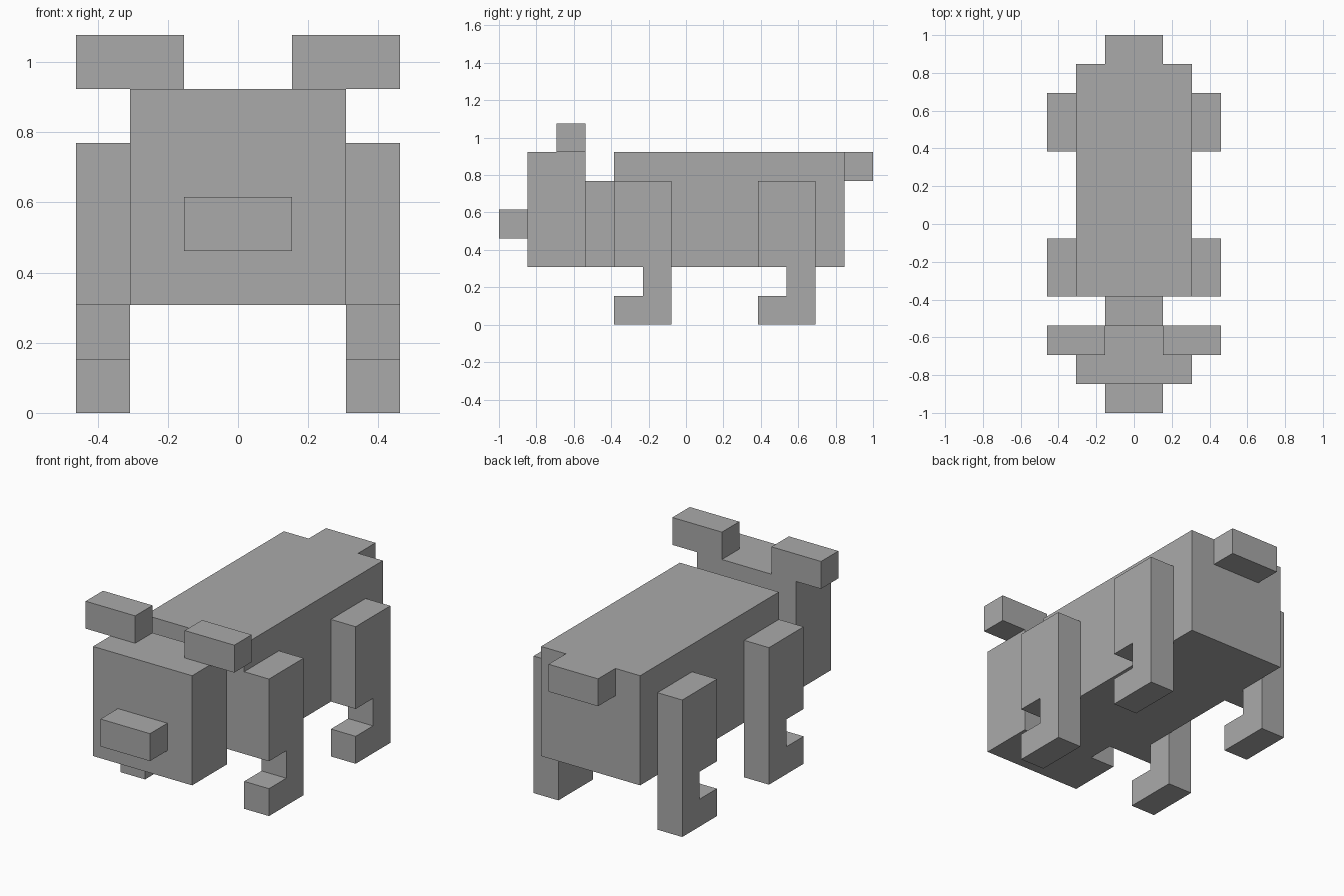
import bpy
import bmesh
from mathutils import Vector

U = 2 / 13          # one block of the model
LENGTH = 13         # blocks from nose to tail

cube = bpy.data.objects.get("Cube")
if cube:
    bpy.data.objects.remove(cube, do_unlink=True)

GREY = (0.4, 0.4, 0.4, 1)
hide = bpy.data.materials.new("plain grey")
hide.use_nodes = True
hide.diffuse_color = GREY
hide.node_tree.nodes["Principled BSDF"].inputs["Base Color"].default_value = GREY


def extrude_profile(name, profile, x0, x1):
    """Extrude a side outline of (y, z) block corners from x0 to x1."""
    bm = bmesh.new()
    ring = [bm.verts.new(Vector((x0, y - LENGTH / 2, z)) * U) for y, z in profile]
    side = bm.faces.new(ring)
    cap = bmesh.ops.extrude_face_region(bm, geom=[side])["geom"]
    moved = [v for v in cap if isinstance(v, bmesh.types.BMVert)]
    bmesh.ops.translate(bm, verts=moved, vec=((x1 - x0) * U, 0, 0))
    bmesh.ops.recalc_face_normals(bm, faces=bm.faces)
    mesh = bpy.data.meshes.new(name)
    bm.to_mesh(mesh)
    bm.free()
    mesh.materials.append(hide)
    obj = bpy.data.objects.new(name, mesh)
    bpy.context.scene.collection.objects.link(obj)
    return obj


def block(name, x, y, z):
    """Box between block coordinates, y counted from the nose."""
    outline = [(y[0], z[0]), (y[1], z[0]), (y[1], z[1]), (y[0], z[1])]
    return extrude_profile(name, outline, *x)


# Head, trunk and tail along the centre line
block("snout", (-1, 1), (0, 1), (3, 4))
block("head", (-2, 2), (1, 3), (2, 6))
block("neck", (-1, 1), (3, 4), (2, 5))
block("body", (-2, 2), (4, 12), (2, 6))
block("tail", (-1, 1), (12, 13), (5, 6))

# Leg outline: broad thigh, narrow shank and a foot pointing forwards
LEG = [(0, 0), (2, 0), (2, 5), (0, 5), (0, 2), (1, 2), (1, 1), (0, 1)]

# Paired ears and legs
for side, s in (("left", 1), ("right", -1)):
    block(f"{side}_ear", (s, 3 * s), (2, 3), (6, 7))
    for place, start in (("front", 4), ("back", 9)):
        outline = [(y + start, z) for y, z in LEG]
        extrude_profile(f"{place}_{side}_leg", outline, 2 * s, 3 * s)
